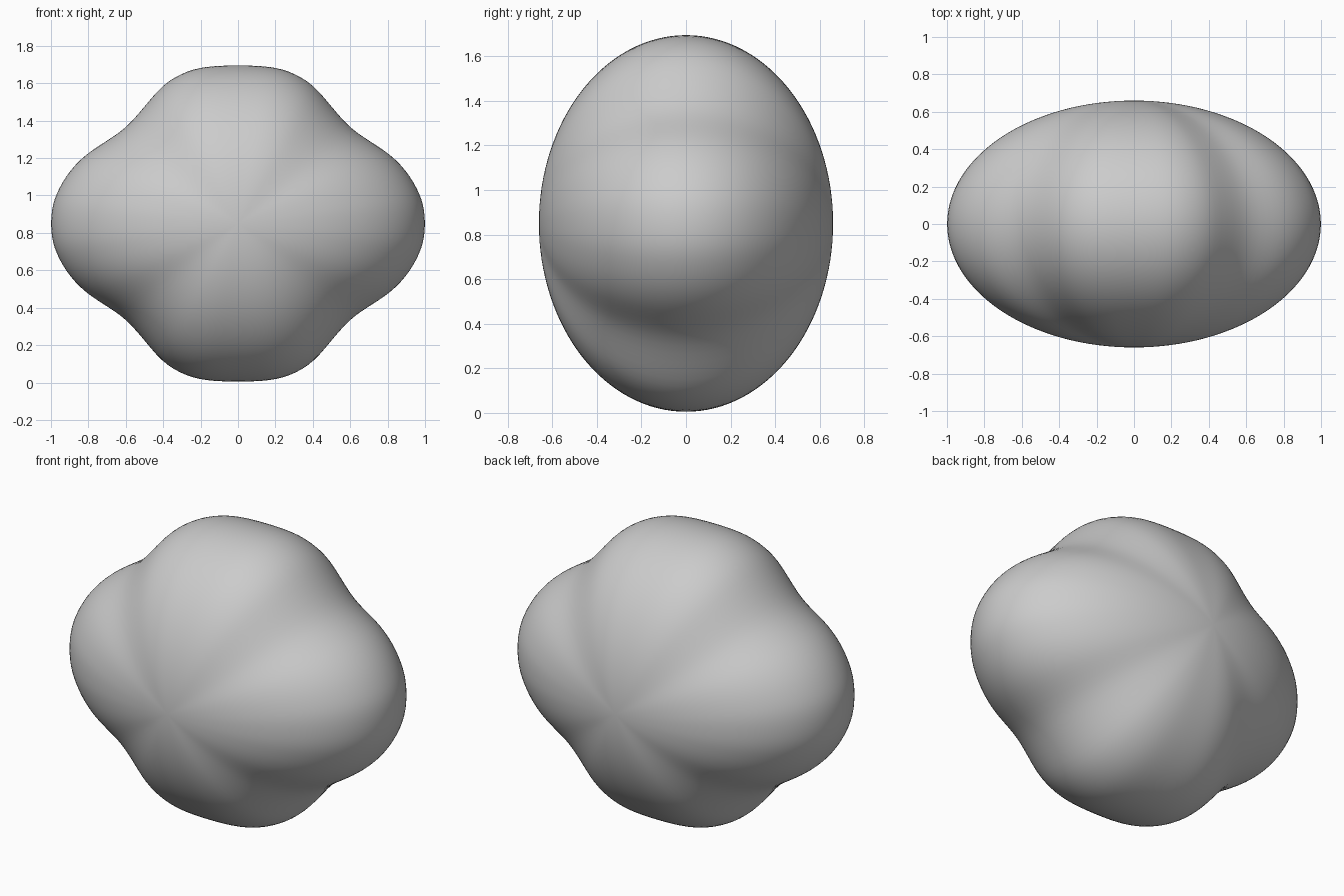
import bpy, bmesh, math
from mathutils import Vector

if "Cube" in bpy.data.objects:
    bpy.data.objects.remove(bpy.data.objects["Cube"])

DEPTH, MID_Z = 0.66, 0.85
RINGS, SUB = 64, 3

# One quarter of the four-lobed front outline (x, z from the centre)
quarter = [(1.0, 0), (.99, .1), (.955, .19), (.895, .285), (.81, .37), (.71, .437),
           (.60, .512), (.50, .625), (.405, .735), (.305, .799), (.205, .832),
           (.1, .843), (0, .845)]
half = quarter + [(-x, z) for x, z in quarter[-2::-1]]
outline = half + [(x, -z) for x, z in half[-2:0:-1]]


def smooth_loop(points, sub):
    """Closed Catmull-Rom curve through the points."""
    p = [Vector(q) for q in points]
    n, out = len(p), []
    for i in range(n):
        a, b, c, d = p[i - 1], p[i], p[(i + 1) % n], p[(i + 2) % n]
        for k in range(sub):
            t = k / sub
            out.append(0.5 * (2 * b + (c - a) * t + (2 * a - 5 * b + 4 * c - d) * t ** 2
                              + (3 * b - a - 3 * c + d) * t ** 3))
    return out


loop = smooth_loop(outline, SUB)
for _ in range(2):  # soften the spline slightly
    loop = [(loop[i - 1] + 2 * loop[i] + loop[(i + 1) % len(loop)]) / 4
            for i in range(len(loop))]

# Scale the outline elliptically from front pole to back pole
bm = bmesh.new()
rings = []
for j in range(1, RINGS):
    a = math.pi * j / RINGS
    s, y = math.sin(a), -DEPTH * math.cos(a)
    rings.append([bm.verts.new((p.x * s, y, MID_Z + p.y * s)) for p in loop])
front = bm.verts.new((0, -DEPTH, MID_Z))
back = bm.verts.new((0, DEPTH, MID_Z))
n = len(loop)
for i in range(n):
    k = (i + 1) % n
    bm.faces.new((front, rings[0][i], rings[0][k]))
    bm.faces.new((back, rings[-1][k], rings[-1][i]))
    for r, q in zip(rings, rings[1:]):
        bm.faces.new((r[i], q[i], q[k], r[k]))
bmesh.ops.recalc_face_normals(bm, faces=bm.faces)
for f in bm.faces:
    f.smooth = True

mesh = bpy.data.meshes.new("lobed_body")
bm.to_mesh(mesh)
bm.free()
body = bpy.data.objects.new("lobed_body", mesh)
bpy.context.collection.objects.link(body)
